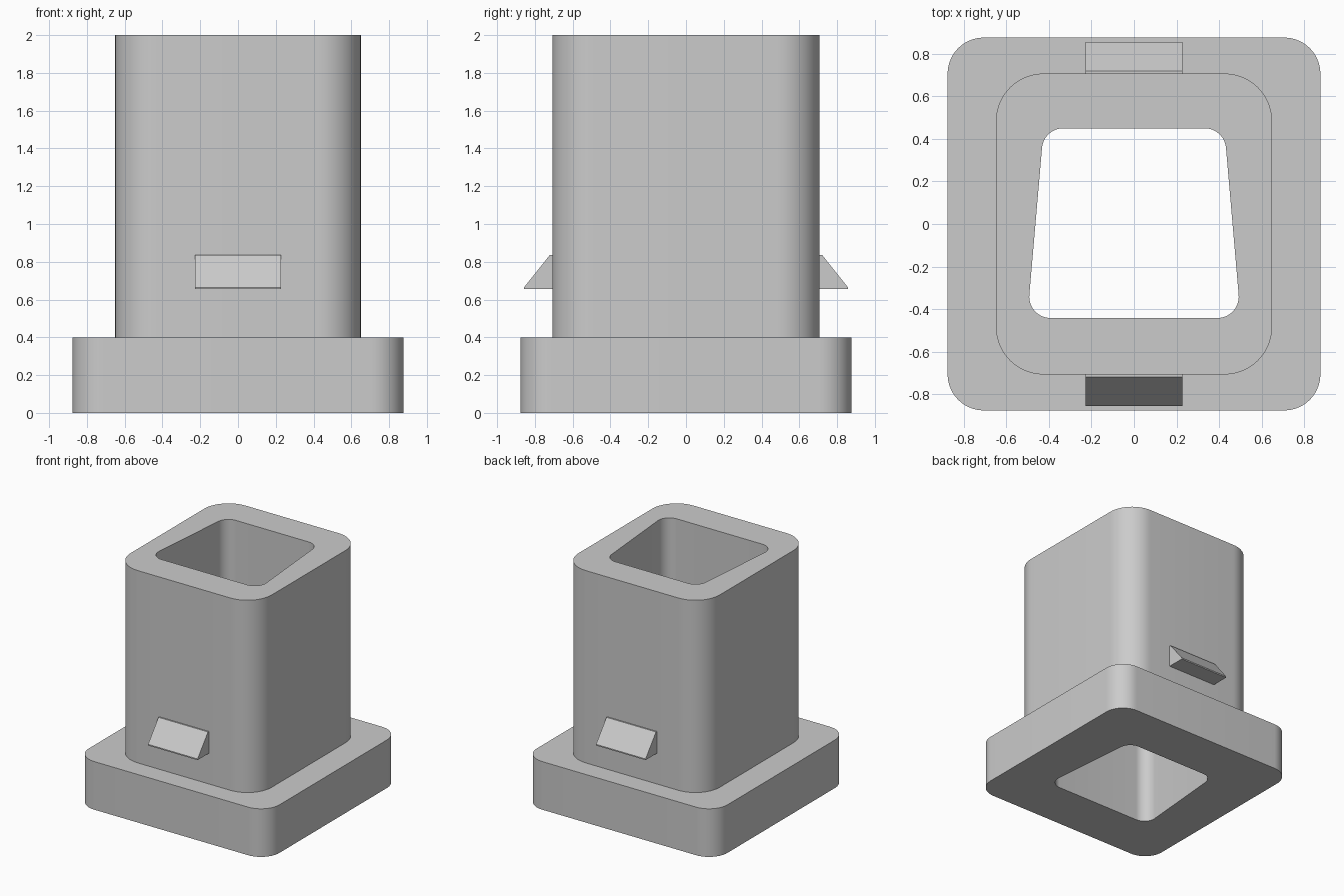
import bpy, bmesh
from math import atan2, cos, sin, tan, pi
from mathutils import Vector

if "Cube" in bpy.data.objects:
    bpy.data.objects.remove(bpy.data.objects["Cube"], do_unlink=True)

grey = bpy.data.materials.new("plain_grey")
grey.use_nodes = True
colour = (0.6, 0.6, 0.6, 1)
grey.diffuse_color = colour
grey.node_tree.nodes["Principled BSDF"].inputs["Base Color"].default_value = colour


def rounded(corners, radius, steps=14):
    """Round each corner of a counter-clockwise outline with an arc."""
    points = []
    for i, corner in enumerate(corners):
        here = Vector(corner)
        to_prev = (Vector(corners[i - 1]) - here).normalized()
        to_next = (Vector(corners[(i + 1) % len(corners)]) - here).normalized()
        half = to_prev.angle(to_next) / 2
        centre = here + (to_prev + to_next).normalized() * radius / sin(half)
        first = here + to_prev * radius / tan(half) - centre
        start, sweep = atan2(first.y, first.x), pi - 2 * half
        for s in range(steps + 1):
            a = start + sweep * s / steps
            points.append(centre + radius * Vector((cos(a), sin(a))))
    return points


def trapezoid(front, back, low, high):
    return [(-front, low), (front, low), (back, high), (-back, high)]


def finish(name, bm):
    bmesh.ops.recalc_face_normals(bm, faces=bm.faces[:])
    mesh = bpy.data.meshes.new(name)
    bm.to_mesh(mesh)
    bm.free()
    mesh.materials.append(grey)
    obj = bpy.data.objects.new(name, mesh)
    bpy.context.collection.objects.link(obj)
    return obj


# Body: flange, column and tapered bore lofted as one closed wall
flange = rounded(trapezoid(0.877, 0.877, -0.877, 0.877), 0.17)
column = rounded(trapezoid(0.65, 0.65, -0.708, 0.708), 0.225)
bore = rounded(trapezoid(0.502, 0.425, -0.442, 0.45), 0.1)
sections = [(flange, 0), (flange, 0.4), (column, 0.4),
            (column, 2), (bore, 2), (bore, 0)]
bm = bmesh.new()
rings = [[bm.verts.new((p.x, p.y, z)) for p in outline] for outline, z in sections]
for k, ring in enumerate(rings):
    above = rings[(k + 1) % len(rings)]
    for i in range(len(ring)):
        j = (i + 1) % len(ring)
        bm.faces.new((ring[i], ring[j], above[j], above[i]))
body = finish("socket_body", bm)
bpy.context.view_layer.objects.active = body
body.select_set(True)
bpy.ops.object.shade_smooth_by_angle(angle=pi / 6)

# Wedge catches on the front and back walls
wedge = [(0.70, 0.655), (0.857, 0.655), (0.857, 0.665), (0.72, 0.837), (0.70, 0.837)]
for name, side in (("front_catch", -1), ("back_catch", 1)):
    bm = bmesh.new()
    face = bm.faces.new([bm.verts.new((-0.228, side * y, z)) for y, z in wedge])
    grown = bmesh.ops.extrude_face_region(bm, geom=[face])["geom"]
    bmesh.ops.translate(bm, vec=(0.456, 0, 0),
                        verts=[g for g in grown if isinstance(g, bmesh.types.BMVert)])
    finish(name, bm)
